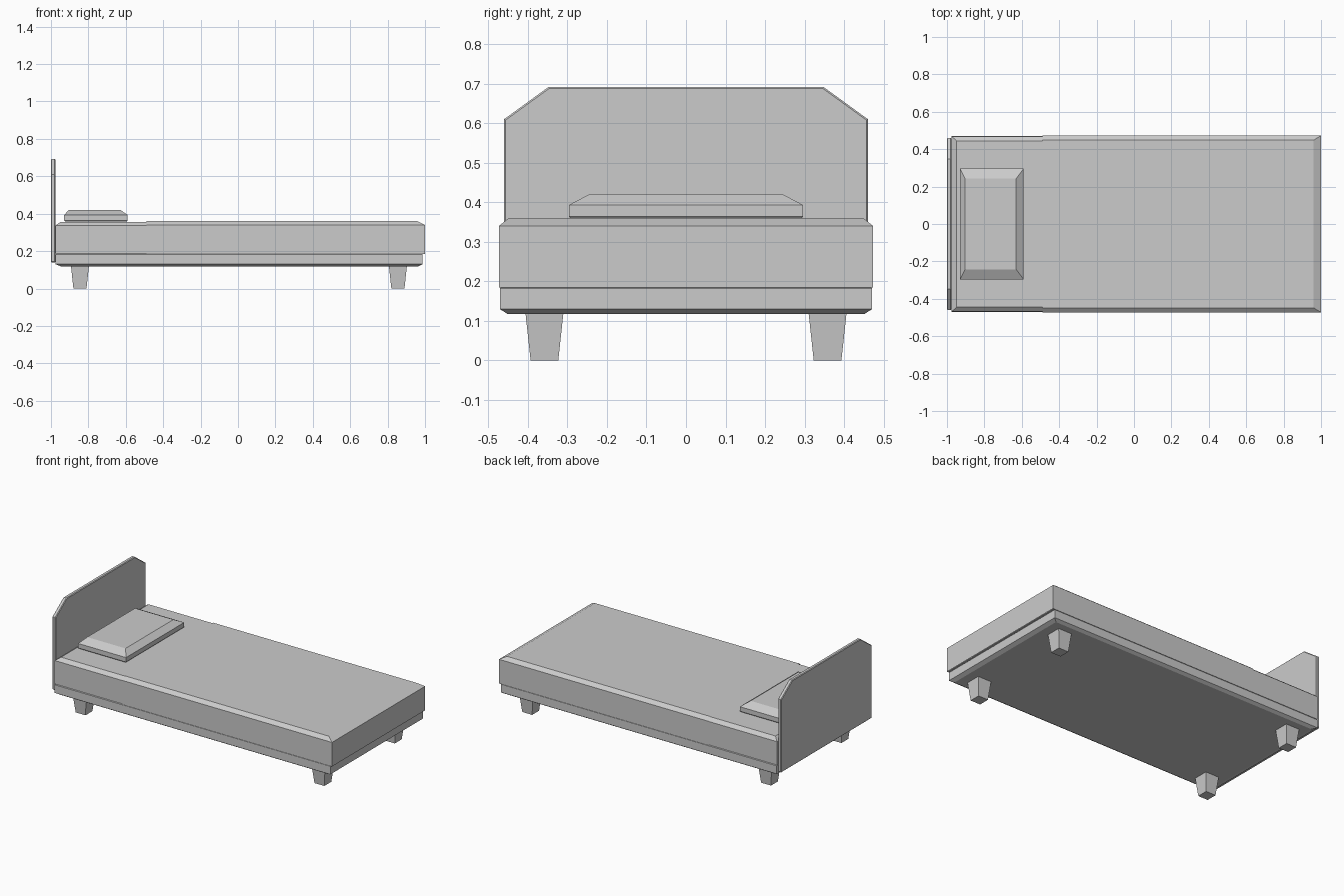
import bpy, bmesh

if "Cube" in bpy.data.objects:
    bpy.data.objects.remove(bpy.data.objects["Cube"])


def make_object(name, bm):
    bmesh.ops.recalc_face_normals(bm, faces=bm.faces)
    mesh = bpy.data.meshes.new(name)
    bm.to_mesh(mesh)
    bm.free()
    obj = bpy.data.objects.new(name, mesh)
    bpy.context.collection.objects.link(obj)
    return obj


def slab(name, rings, open_faces=()):
    """Stack rectangular rings (z, x0, x1, y0, y1) into a faceted block."""
    bm = bmesh.new()
    loops = [[bm.verts.new(p) for p in ((x0, y0, z), (x1, y0, z), (x1, y1, z), (x0, y1, z))]
             for z, x0, x1, y0, y1 in rings]
    bottom = bm.faces.new(loops[0][::-1])
    bm.faces.new(loops[-1])
    head_faces = []
    for a, b in zip(loops, loops[1:]):
        for i in range(4):
            j = (i + 1) % 4
            face = bm.faces.new((a[i], a[j], b[j], b[i]))
            if i == 3:
                head_faces.append(face)
    bmesh.ops.recalc_face_normals(bm, faces=bm.faces)
    doomed = ([bottom] if "bottom" in open_faces else []) + (head_faces if "head" in open_faces else [])
    if doomed:
        bmesh.ops.delete(bm, geom=doomed, context='FACES_ONLY')
    return make_object(name, bm)


# Bed base with chamfered lower edge
slab("bed_base", [
    (0.118, -0.945, 0.962, -0.452, 0.452),
    (0.130, -0.975, 0.987, -0.471, 0.471),
    (0.182, -0.975, 0.987, -0.471, 0.471),
    (0.189, -0.968, 0.980, -0.464, 0.464)])

# Mattress, and the blanket wrapped over its foot part
slab("mattress", [
    (0.187, -0.976, 0.994, -0.469, 0.469),
    (0.337, -0.976, 0.994, -0.469, 0.469),
    (0.357, -0.948, 0.955, -0.445, 0.445)])
slab("blanket", [
    (0.185, -0.49, 1.0, -0.473, 0.473),
    (0.340, -0.49, 1.0, -0.473, 0.473),
    (0.360, -0.49, 0.96, -0.448, 0.448)], open_faces=("bottom", "head"))

# Pillow with sloped top edges
slab("pillow", [
    (0.359, -0.925, -0.595, -0.291, 0.291),
    (0.364, -0.930, -0.590, -0.296, 0.296),
    (0.393, -0.930, -0.590, -0.296, 0.296),
    (0.421, -0.903, -0.630, -0.243, 0.243)])

# Tapered legs
for end, cx in (("head", -0.845), ("foot", 0.855)):
    for side, cy in (("front", -0.358), ("back", 0.358)):
        slab(f"{end}_{side}_leg", [
            (z, cx - h, cx + h, cy - h, cy + h) for z, h in ((0.0, 0.035), (0.12, 0.048))])

# Headboard with clipped upper corners
bm = bmesh.new()
outline = [(-0.46, 0.14), (0.46, 0.14), (0.46, 0.61), (0.347, 0.692), (-0.347, 0.692), (-0.46, 0.61)]
face = bm.faces.new([bm.verts.new((-1.0, y, z)) for y, z in outline])
ext = bmesh.ops.extrude_face_region(bm, geom=[face])
bmesh.ops.translate(bm, vec=(0.024, 0, 0),
                    verts=[v for v in ext["geom"] if isinstance(v, bmesh.types.BMVert)])
headboard = make_object("headboard", bm)
bevel = headboard.modifiers.new("edge_bevel", 'BEVEL')
bevel.width = 0.004
bevel.segments = 1
bevel.limit_method = 'ANGLE'
bevel.angle_limit = 1.2
